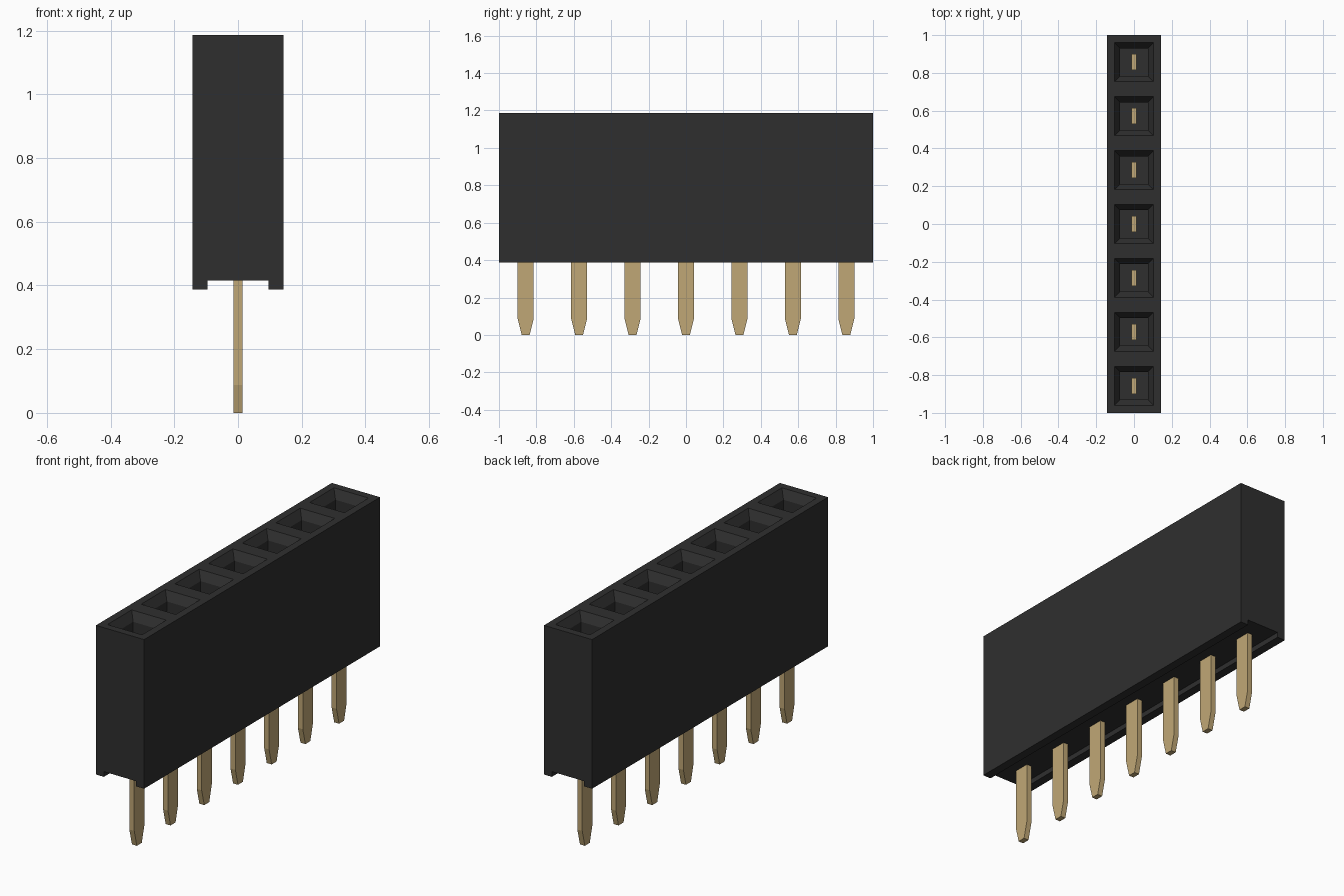
import bpy
import bmesh

cube = bpy.data.objects.get("Cube")
if cube:
    bpy.data.objects.remove(cube, do_unlink=True)

COUNT = 7
PITCH = 2.0 / COUNT
HALF = PITCH / 2
BOTTOM, GROOVE, TOP = 0.387, 0.415, 1.187


def material(name, rgb):
    mat = bpy.data.materials.new(name)
    mat.use_nodes = True
    color = (*rgb, 1.0)
    mat.diffuse_color = color
    bsdf = next(n for n in mat.node_tree.nodes if n.type == 'BSDF_PRINCIPLED')
    bsdf.inputs["Base Color"].default_value = color
    bsdf.inputs["Roughness"].default_value = 0.6
    return mat


def finish(name, bm, mat):
    mesh = bpy.data.meshes.new(name)
    bm.to_mesh(mesh)
    bm.free()
    mesh.materials.append(mat)
    obj = bpy.data.objects.new(name, mesh)
    bpy.context.scene.collection.objects.link(obj)
    return obj


def loft(bm, rings):
    """Bridge matching rings of points and cap both ends."""
    loops = [[bm.verts.new(p) for p in ring] for ring in rings]
    n = len(loops[0])
    for a, b in zip(loops, loops[1:]):
        for i in range(n):
            j = (i + 1) % n
            bm.faces.new((a[i], a[j], b[j], b[i]))
    bm.faces.new(loops[0])
    bm.faces.new(loops[-1])
    bmesh.ops.recalc_face_normals(bm, faces=bm.faces[:])


black = material("black plastic", (0.028, 0.028, 0.028))
gold = material("gold metal", (0.53, 0.39, 0.18))

# Housing: grooved section swept along y, one segment per socket
section = [(-HALF, BOTTOM), (-0.096, BOTTOM), (-0.096, GROOVE), (0.096, GROOVE),
           (0.096, BOTTOM), (HALF, BOTTOM), (HALF, TOP), (-HALF, TOP)]
bm = bmesh.new()
loft(bm, [[(x, -1 + i * PITCH, z) for x, z in section] for i in range(COUNT + 1)])

# Sockets: square rim, sloped lead-in, then a straight well
wells = [f for f in bm.faces if f.normal.z > 0.9 and f.calc_center_median().z > TOP - 0.01]
bmesh.ops.inset_individual(bm, faces=wells, thickness=HALF - 0.086, depth=0)
bmesh.ops.inset_individual(bm, faces=wells, thickness=0.042, depth=-0.045)
bmesh.ops.inset_individual(bm, faces=wells, thickness=0.0, depth=0)
for face in wells:
    for v in face.verts:
        v.co.z = 0.50

# Merge the flat segments of the sides and underside
bmesh.ops.dissolve_limit(bm, angle_limit=0.01, verts=bm.verts[:], edges=bm.edges[:])
finish("housing", bm, black)

# Pins: flat blades tapering to a blunt tip, reaching up into the wells
for k in range(COUNT):
    y = -1 + HALF + k * PITCH
    bm = bmesh.new()
    rings = []
    for z, hy in ((0.0, 0.021), (0.088, 0.043), (0.90, 0.043)):
        rings.append([(sx * 0.0145, y + sy * hy, z)
                      for sx, sy in ((-1, -1), (1, -1), (1, 1), (-1, 1))])
    loft(bm, rings)
    finish(f"pin_{k + 1}", bm, gold)
